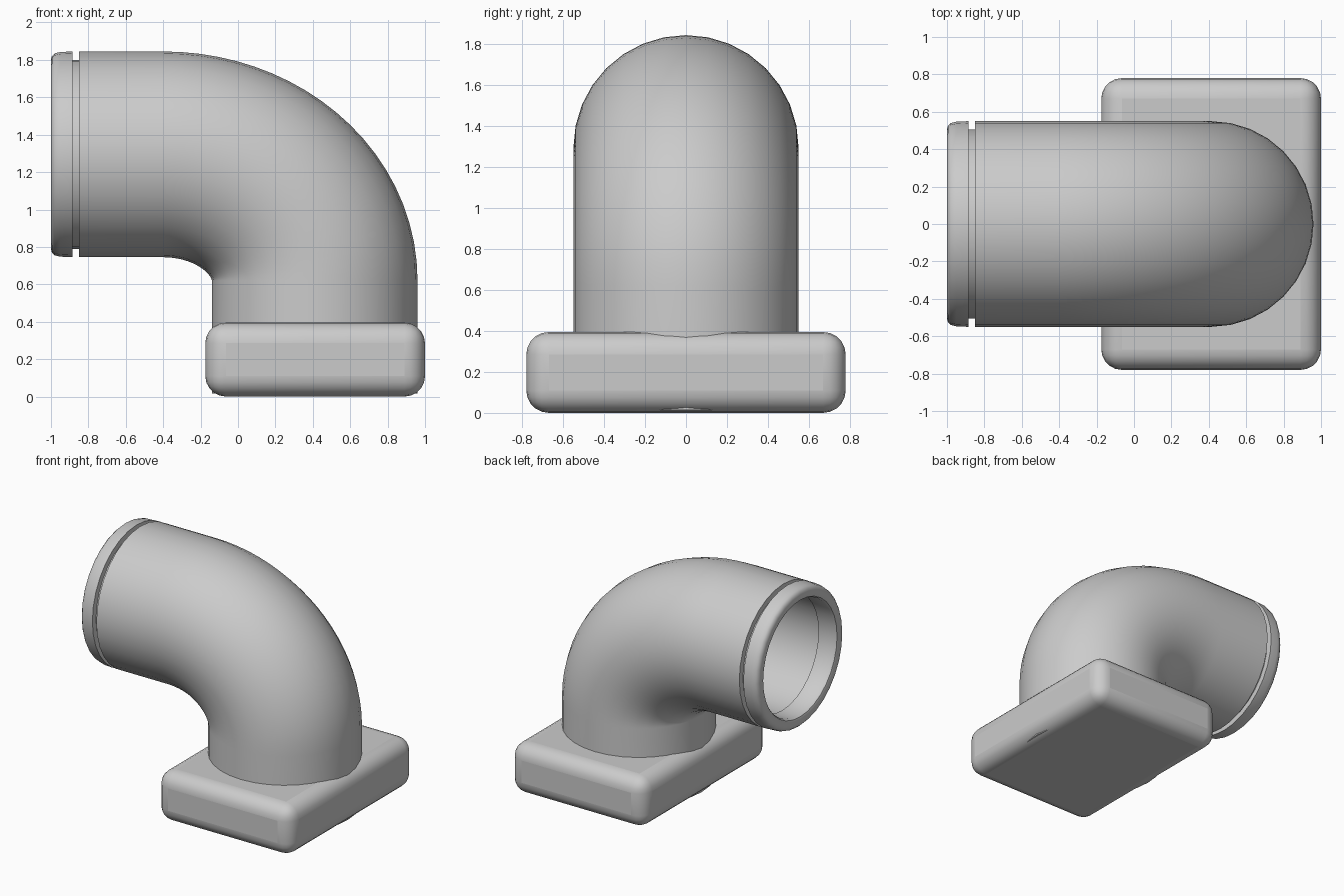
import bpy, bmesh
from math import sin, cos, pi
from mathutils import Vector

if "Cube" in bpy.data.objects:
    bpy.data.objects.remove(bpy.data.objects["Cube"])

SIDES = 32


def loft(name, rings, closed=False):
    """Skin circular rings given as (x, z, angle of axis, radius) along the xz plane."""
    bm = bmesh.new()
    loops = []
    for x, z, a, r in rings:
        out = Vector((sin(a), 0, cos(a)))
        loops.append([bm.verts.new(Vector((x, 0, z)) + out * r * cos(t) + Vector((0, r * sin(t), 0)))
                      for t in (2 * pi * i / SIDES for i in range(SIDES))])
    pairs = list(zip(loops, loops[1:]))
    if closed:
        pairs.append((loops[-1], loops[0]))
    for a, b in pairs:
        for i in range(SIDES):
            j = (i + 1) % SIDES
            bm.faces.new((a[i], a[j], b[j], b[i]))
    bmesh.ops.recalc_face_normals(bm, faces=bm.faces)
    me = bpy.data.meshes.new(name)
    bm.to_mesh(me)
    bm.free()
    ob = bpy.data.objects.new(name, me)
    bpy.context.collection.objects.link(ob)
    return ob


def smooth(ob):
    bpy.ops.object.select_all(action='DESELECT')
    ob.select_set(True)
    bpy.context.view_layer.objects.active = ob
    bpy.ops.object.shade_smooth_by_angle(angle=0.61)


# Elbow pipe: straight mouth, elliptical bend, straight leg into the base
AX, AZ = 1.295, 0.41
BEND_X, BEND_Z = -0.4, 0.62


def path(radius):
    rings = [(-0.85, AX, 0, radius)]
    a, b, n = AZ - BEND_X, AX - BEND_Z, 20
    for i in range(n + 1):
        t = pi / 2 * i / n
        # axis normal of the ellipse at this point
        nrm = Vector((sin(t) / a, cos(t) / b)).normalized()
        ang = Vector((0, 1)).angle(nrm)
        rings.append((BEND_X + a * sin(t), BEND_Z + b * cos(t), ang, radius))
    rings.append((AZ, 0.015, pi / 2, radius))
    return rings


pipe = loft("elbow_pipe", path(0.55) + path(0.46)[::-1], closed=True)
smooth(pipe)

# Mouth rim with the narrow groove behind it
profile = [(-0.84, 0.505), (-0.885, 0.505), (-0.885, 0.55), (-0.95, 0.547),
           (-0.98, 0.54), (-0.995, 0.525), (-1.0, 0.505), (-1.0, 0.475),
           (-0.995, 0.46), (-0.98, 0.45), (-0.84, 0.45)]
rim = loft("mouth_rim", [(x, AX, 0, r) for x, r in profile], closed=True)
smooth(rim)

# Rounded base block
bpy.ops.mesh.primitive_cube_add(size=1, location=(0.4125, 0, 0.1975))
base = bpy.context.object
base.name = "base_block"
base.scale = (1.175, 1.56, 0.395)
bpy.ops.object.transform_apply(location=False, rotation=False, scale=True)
bev = base.modifiers.new("round", 'BEVEL')
bev.width = 0.11
bev.segments = 5
smooth(base)
